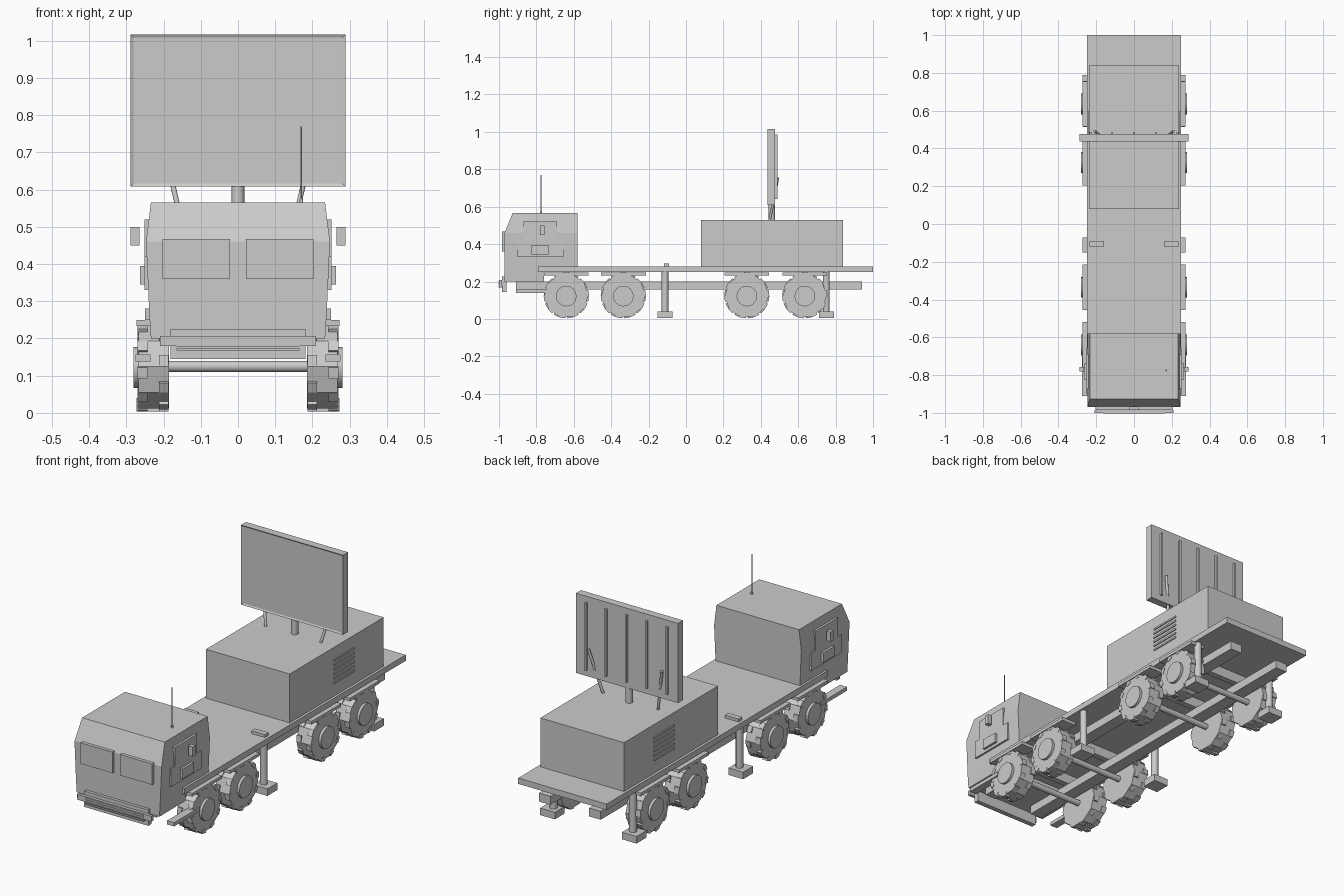
import bpy, bmesh, math
from mathutils import Matrix, Vector

cube = bpy.data.objects.get("Cube")
if cube:
    bpy.data.objects.remove(cube, do_unlink=True)

grey = bpy.data.materials.new("plain_grey")
grey.use_nodes = True
COLOUR = (0.6, 0.6, 0.6, 1)
grey.diffuse_color = COLOUR
grey.node_tree.nodes["Principled BSDF"].inputs["Base Color"].default_value = COLOUR


def finish(name, bm):
    bmesh.ops.recalc_face_normals(bm, faces=bm.faces)
    mesh = bpy.data.meshes.new(name)
    bm.to_mesh(mesh)
    bm.free()
    mesh.materials.append(grey)
    obj = bpy.data.objects.new(name, mesh)
    bpy.context.collection.objects.link(obj)
    return obj


def add_box(bm, x, y, z, matrix=Matrix()):
    """Box from (low, high) ranges on each axis."""
    centre = Vector([(a + b) / 2 for a, b in (x, y, z)])
    size = [b - a for a, b in (x, y, z)]
    bmesh.ops.create_cube(bm, size=1, matrix=matrix @ Matrix.Translation(centre)
                          @ Matrix.Diagonal((*size, 1)))


def box(name, x, y, z):
    bm = bmesh.new()
    add_box(bm, x, y, z)
    return finish(name, bm)


def add_rod(bm, start, end, radius, sides):
    start, end = Vector(start), Vector(end)
    axis = end - start
    turn = axis.to_track_quat('Z', 'Y').to_matrix().to_4x4()
    bmesh.ops.create_cone(bm, cap_ends=True, segments=sides, radius1=radius,
                          radius2=radius, depth=axis.length,
                          matrix=Matrix.Translation((start + end) / 2) @ turn)


def rod(name, start, end, radius, sides=12):
    bm = bmesh.new()
    add_rod(bm, start, end, radius, sides)
    obj = finish(name, bm)
    for face in obj.data.polygons:
        face.use_smooth = len(face.vertices) == 4
    for edge in obj.data.edges:
        a, b = (obj.data.vertices[i].co for i in edge.vertices)
        edge.use_edge_sharp = abs((b - a).length - (Vector(end) - Vector(start)).length) > 1e-4
    return obj


def loft(name, rings):
    """Stack of rectangles given as (z, half width, front y, back y)."""
    bm = bmesh.new()
    loops = [[bm.verts.new(p) for p in ((-w, f, z), (w, f, z), (w, b, z), (-w, b, z))]
             for z, w, f, b in rings]
    bm.faces.new(loops[0])
    bm.faces.new(loops[-1])
    for low, high in zip(loops, loops[1:]):
        for i in range(4):
            j = (i + 1) % 4
            bm.faces.new((low[i], low[j], high[j], high[i]))
    return finish(name, bm)


def both(side, low, high):
    """Range of a part on the given side."""
    return tuple(sorted((side * low, side * high)))


# Flatbed, equipment body and cab
box("deck", (-0.25, 0.25), (-0.79, 1.0), (0.25, 0.28))
box("equipment_body", (-0.237, 0.237), (0.08, 0.84), (0.28, 0.53))
loft("cab_nose", [(0.2, 0.234, -0.97, -0.76), (0.26, 0.238, -0.97, -0.76)])
loft("cab", [(0.26, 0.238, -0.97, -0.58), (0.46, 0.247, -0.97, -0.58),
             (0.565, 0.234, -0.927, -0.58)])

# Bumper and grille
box("bumper", (-0.21, 0.21), (-1.0, -0.985), (0.18, 0.207))
box("grille_panel", (-0.182, 0.182), (-0.985, -0.96), (0.145, 0.226))
bm = bmesh.new()
for i in range(4):
    z = 0.168 + i * 0.01
    add_box(bm, (-0.165, 0.165), (-1.003, -0.984), (z, z + 0.005))
finish("grille_slats", bm)

# Aerial
rod("aerial_base", (0.17, -0.775, 0.56), (0.17, -0.775, 0.575), 0.005)
rod("aerial", (0.17, -0.775, 0.565), (0.17, -0.775, 0.77), 0.0022, 8)

# Parts repeated on each side
for side, label in ((1, "left"), (-1, "right")):
    box(label + "_windscreen", both(side, 0.022, 0.203), (-0.984, -0.965), (0.36, 0.467))
    box(label + "_mirror", both(side, 0.265, 0.289), (-0.78, -0.757), (0.45, 0.499))

    # Door panel with stepped outline and handle block
    bm = bmesh.new()
    add_box(bm, both(side, 0.235, 0.251), (-0.9, -0.655), (0.33, 0.422))
    add_box(bm, both(side, 0.235, 0.251), (-0.87, -0.69), (0.422, 0.52))
    finish(label + "_door_panel", bm)
    box(label + "_door_block", both(side, 0.24, 0.263), (-0.825, -0.735), (0.345, 0.395))

    box(label + "_chassis_rail", both(side, 0.11, 0.175), (-0.91, 0.94), (0.157, 0.2))
    box(label + "_step", both(side, 0.235, 0.275), (-0.91, -0.7), (0.138, 0.157))

    # Side vents on the equipment body
    bm = bmesh.new()
    for i in range(6):
        z = 0.345 + i * 0.023
        add_box(bm, both(side, 0.23, 0.242), (0.435, 0.6), (z, z + 0.009))
    finish(label + "_vents", bm)

    # Stabiliser legs
    for y, place, top in ((-0.112, "front", 0.28), (0.75, "rear", 0.255)):
        rod(f"{label}_{place}_leg", (side * 0.225, y, 0.03), (side * 0.225, y, top), 0.018)
        box(f"{label}_{place}_foot", both(side, 0.19, 0.273), (y - 0.04, y + 0.04), (0.004, 0.04))
    box(label + "_leg_cap", both(side, 0.158, 0.235), (-0.118, -0.09), (0.28, 0.295))

    # Diagonal strut bracing the panel
    rod(label + "_panel_strut", (side * 0.155, 0.447, 0.525), (side * 0.208, 0.492, 0.755), 0.007)

# Wheels, fenders and axles
for n, y in enumerate((-0.64, -0.335, 0.325, 0.635), 1):
    box(f"axle_beam_{n}", (-0.18, 0.18), (y - 0.015, y + 0.015), (0.2, 0.25))
    rod(f"axle_{n}", (-0.2, y, 0.125), (0.2, y, 0.125), 0.015)
    for side, label in ((1, "left"), (-1, "right")):
        box(f"{label}_fender_{n}", both(side, 0.19, 0.273), (y - 0.12, y + 0.12), (0.233, 0.249))
        bm = bmesh.new()
        add_rod(bm, (side * 0.185, 0, 0), (side * 0.268, 0, 0), 0.118, 10)
        # Align the tyre so that a flat lies on the ground
        widest = max(bm.verts, key=lambda v: v.co.y).co
        turn = Matrix.Rotation(-math.atan2(widest.z, widest.y), 4, 'X')
        bmesh.ops.transform(bm, matrix=turn, verts=bm.verts)
        # Staggered tread blocks on both shoulders
        for i in range(10):
            for low, high, shift in ((0.187, 0.212, 10), (0.243, 0.27, 26)):
                spin = Matrix.Rotation(math.radians(i * 36 + shift), 4, 'X')
                add_box(bm, both(side, low, high), (-0.015, 0.015), (0.1, 0.12), spin)
        bmesh.ops.translate(bm, vec=(0, y, 0.124), verts=bm.verts)
        finish(f"{label}_tyre_{n}", bm)
        rod(f"{label}_hub_{n}", (side * 0.26, y, 0.122), (side * 0.281, y, 0.122), 0.055, 16)

# Upright panel on its mast
rod("mast", (0, 0.459, 0.525), (0, 0.459, 0.612), 0.017, 16)
bm = bmesh.new()
add_box(bm, (-0.289, 0.289), (0.437, 0.477), (0.608, 1.016))
bm.normal_update()
front = min(bm.faces, key=lambda f: f.calc_center_median().y)
bmesh.ops.inset_region(bm, faces=[front], thickness=0.011)
bmesh.ops.translate(bm, vec=(0, 0.004, 0), verts=front.verts)
finish("panel", bm)
bm = bmesh.new()
for i in range(5):
    x = (i - 2) * 0.115
    add_box(bm, (x - 0.005, x + 0.005), (0.47, 0.488), (0.64, 0.985))
finish("panel_ribs", bm)
